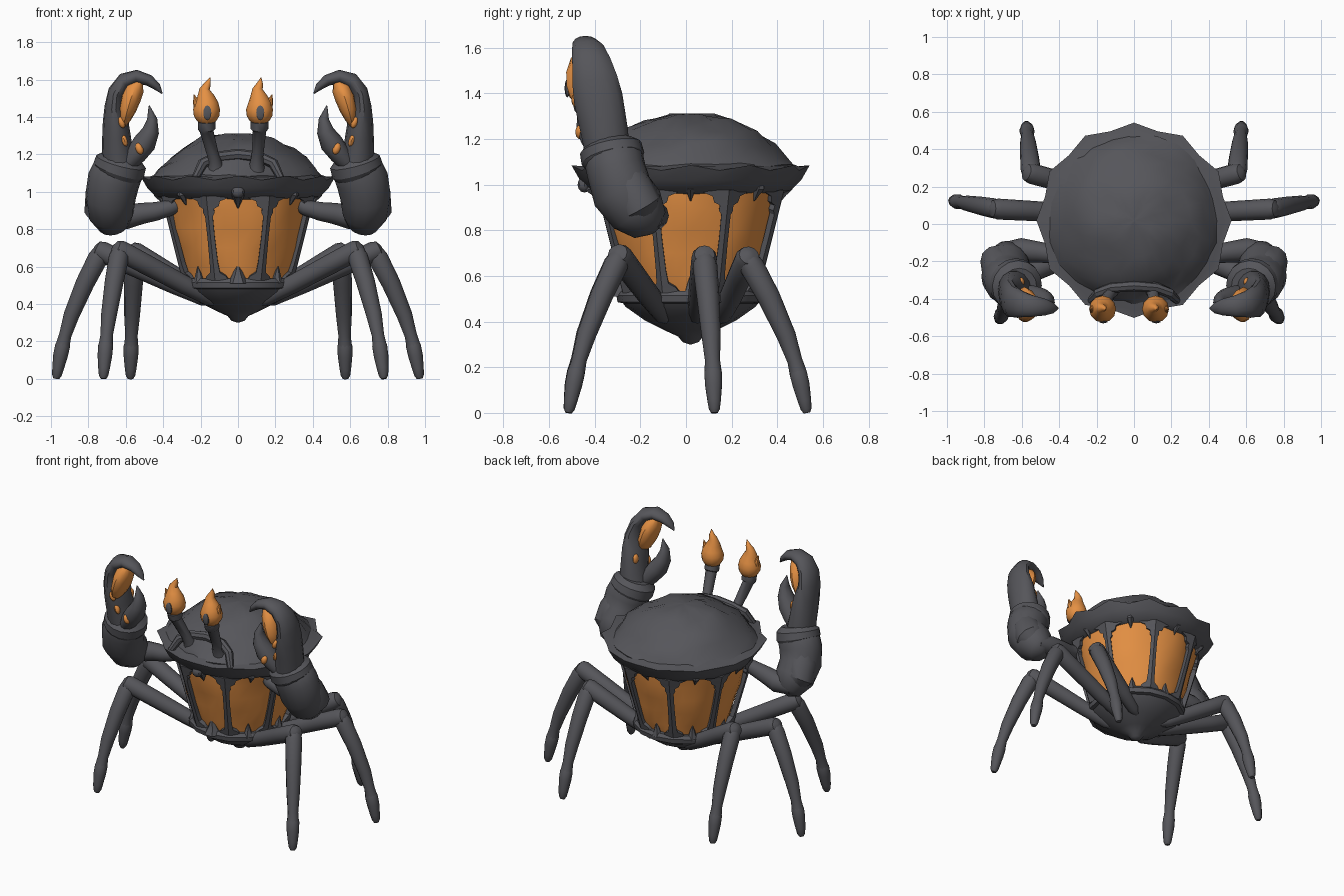
import bpy, bmesh, math
from math import sin, cos, pi, radians
from mathutils import Vector, Matrix

CY = 0.02  # body axis y


def material(name, rgb):
    m = bpy.data.materials.new(name)
    m.diffuse_color = (*rgb, 1)
    return m


IRON = material("dark_iron", (0.092, 0.092, 0.103))
GLOW = material("glow_orange", (0.78, 0.28, 0.057))


def finish(name, bm, mat, angle=40):
    bmesh.ops.recalc_face_normals(bm, faces=bm.faces)
    me = bpy.data.meshes.new(name)
    bm.to_mesh(me)
    bm.free()
    me.materials.append(mat)
    ob = bpy.data.objects.new(name, me)
    bpy.context.collection.objects.link(ob)
    bpy.ops.object.select_all(action='DESELECT')
    ob.select_set(True)
    bpy.context.view_layer.objects.active = ob
    if angle:
        bpy.ops.object.shade_smooth_by_angle(angle=radians(angle))
    return ob


def skin(bm, rings):
    """Bridge closed rings of points and cap both ends."""
    vs = [[bm.verts.new(p) for p in ring] for ring in rings]
    n = len(vs[0])
    for a, b in zip(vs, vs[1:]):
        for i in range(n):
            j = (i + 1) % n
            bm.faces.new((a[i], a[j], b[j], b[i]))
    bm.faces.new(vs[0])
    bm.faces.new(vs[-1])


def tube(name, pts, radii, mat=IRON, sides=12, s=1, angle=40):
    """Limb along a path; a radius may be (across, along y). s mirrors x."""
    pts = [Vector((s * p[0], p[1], p[2])) for p in pts]
    rings = []
    for i, p in enumerate(pts):
        t = (pts[min(i + 1, len(pts) - 1)] - pts[max(i - 1, 0)]).normalized()
        side = t.cross(Vector((0, 1, 0))).normalized()
        up = side.cross(t)
        a, b = radii[i] if isinstance(radii[i], tuple) else (radii[i],) * 2
        rings.append([p + side * a * cos(2 * pi * k / sides) + up * b * sin(2 * pi * k / sides)
                      for k in range(sides)])
    bm = bmesh.new()
    skin(bm, rings)
    return finish(name, bm, mat, angle)


def lathe(name, prof, n, mat=IRON, phase=0.0, fn=None, angle=40):
    """Revolve (r, z) around the body axis; fn may adjust each point."""
    rings = []
    for j, (r, z) in enumerate(prof):
        ring = []
        for i in range(n):
            a = phase + 2 * pi * i / n
            rr, zz = fn(j, i, a, r, z) if fn else (r, z)
            ring.append((rr * cos(a), CY + rr * sin(a), zz))
        rings.append(ring)
    bm = bmesh.new()
    skin(bm, rings)
    return finish(name, bm, mat, angle)


def blob(name, loc, size, mat, s=1, tilt=0, u=14, v=9):
    bm = bmesh.new()
    m = (Matrix.Translation((s * loc[0], loc[1], loc[2])) @ Matrix.Rotation(s * tilt, 4, 'Y')
         @ Matrix.Diagonal((*size, 1)))
    bmesh.ops.create_uvsphere(bm, u_segments=u, v_segments=v, radius=1, matrix=m)
    return finish(name, bm, mat)


# Domed shell, slightly lumpy
def lumps(j, i, a, r, z):
    d = 0.008 * sin(5 * a + 2 * j) + 0.007 * sin(3 * a - 1.7 * j)
    return (r + 0.6 * d * min(1, r / 0.2), z + d * min(1, r / 0.2))


lathe("shell", [(0.45, 1.04), (0.46, 1.075), (0.425, 1.115), (0.37, 1.175), (0.30, 1.23),
                (0.20, 1.28), (0.10, 1.306), (0.01, 1.312)], 24, fn=lumps, angle=30)


# Twelve-sided flared rim with raised corners
def points(j, i, a, r, z):
    corner = i % 2 == 0
    if j == 3:
        return (0.522, 1.085) if corner else (0.492, 1.062)
    return (r, z) if corner else (r * 0.966, z)


lathe("rim", [(0.39, 0.955), (0.44, 0.975), (0.485, 1.02), (0.5, 1.07), (0.48, 1.078), (0.42, 1.10)],
      24, phase=pi / 2, fn=points, angle=35)


# Glowing lantern glass, gently dented, and lower bowl
def dents(j, i, a, r, z):
    return (r + 0.006 * sin(4 * a + 2.1 * j) + 0.004 * sin(7 * a - j), z)


lathe("glass", [(0.27, 0.50), (0.305, 0.60), (0.333, 0.70), (0.36, 0.80), (0.384, 0.90), (0.40, 0.98)],
      32, GLOW, fn=dents, angle=50)
lathe("bowl_ring", [(0.27, 0.535), (0.31, 0.535), (0.325, 0.515), (0.32, 0.485), (0.27, 0.475)],
      16, phase=pi / 8, angle=30)
lathe("bowl", [(0.31, 0.50), (0.285, 0.465), (0.20, 0.405), (0.11, 0.36), (0.055, 0.335),
               (0.035, 0.31), (0.005, 0.30)], 16, phase=pi / 8)

# Lantern frame: bent strips on every corner, flaring to ragged brackets
STRIP = [(0.0, 0.07), (0.05, 0.055), (0.09, 0.025), (0.2, 0.02), (0.5, 0.017), (0.76, 0.018),
         (0.80, 0.03), (0.85, 0.028), (0.88, 0.055), (0.94, 0.065), (0.97, 0.10), (1.0, 0.12)]
bm = bmesh.new()
for k in range(8):
    def corner(c, t):
        a = pi / 8 + c * pi / 4
        r = 0.307 + 0.122 * t
        return Vector((r * cos(a), CY + r * sin(a), 0.53 + 0.45 * t))
    rows = []
    for t, w in STRIP:
        p = corner(k, t)
        rows.append([bm.verts.new(p + (corner(k + d, t) - p).normalized() * w if d else p) for d in (-1, 0, 1)])
    for a, b in zip(rows, rows[1:]):
        for i in (0, 1):
            bm.faces.new((a[i], a[i + 1], b[i + 1], b[i]))
frame = finish("lantern_frame", bm, IRON, 0)
mod = frame.modifiers.new("thickness", 'SOLIDIFY')
mod.thickness = 0.03
mod.offset = 0

# Pointed ornaments above and below each pane
for k in range(8):
    a = k * pi / 4
    big = 1.25 if k == 6 else 0.75

    def on(r, z):
        return (r * cos(a), CY + r * sin(a), z)
    tube("pane_drop", [on(0.43, 1.03), on(0.425, 0.985), on(0.408, 0.96), on(0.395, 0.955 - 0.035 * big)],
         [0.02 * big, 0.034 * big, 0.02 * big, 0.003], sides=6, angle=25)
    tube("pane_spike", [on(0.295, 0.51), on(0.295, 0.545), on(0.297, 0.565), on(0.305, 0.57 + 0.04 * big)],
         [0.045 * big, 0.03 * big, 0.022 * big, 0.003], sides=6, angle=25)
blob("front_knob", (0, -0.445, 1.0), (0.035, 0.03, 0.035), IRON, u=8, v=6)

# Brow ridge behind the eye stalks
tube("brow", [(-0.23, -0.41, 1.07), (-0.19, -0.37, 1.15), (-0.12, -0.34, 1.185), (0, -0.33, 1.2),
              (0.12, -0.34, 1.185), (0.19, -0.37, 1.15), (0.23, -0.41, 1.07)],
     [0.02, 0.028, 0.028, 0.03, 0.028, 0.028, 0.02], sides=8, angle=30)

# Eye stalks with flame eyes
for x0, x1, lean, d in ((-0.12, -0.168, 0.02, -1), (0.1, 0.115, 0.008, 1)):
    tube("eye_stalk", [(x0, -0.34, 1.10), (x0, -0.355, 1.14), (x0 * 0.75 + x1 * 0.25, -0.38, 1.19),
                       (x1, -0.44, 1.325), (x1, -0.445, 1.335), (x1, -0.455, 1.375)],
         [0.05, 0.04, 0.031, 0.036, 0.047, 0.047], sides=10)
    tube("flame_eye", [(x1, -0.455, 1.36), (x1, -0.455, 1.38), (x1, -0.455, 1.405), (x1, -0.455, 1.44),
                       (x1, -0.455, 1.475), (x1 - 0.005, -0.455, 1.51), (x1 - 0.01, -0.45, 1.55),
                       (x1 + lean * 0.4, -0.45, 1.58), (x1 + lean, -0.455, 1.61)],
         [0.03, 0.053, 0.068, 0.072, 0.062, 0.046, 0.027, 0.016, 0.002], GLOW)
    tube("flame_lick", [(x1 + d * 0.04, -0.455, 1.44), (x1 + d * 0.055, -0.455, 1.48),
                        (x1 + d * 0.068, -0.455, 1.52)], [0.03, 0.018, 0.002], GLOW, sides=8)
    blob("pupil", (x1 + 0.004, -0.52, 1.422), (0.025, 0.012, 0.04), IRON, u=6, v=6)

# Walking legs: root, knee, foot
LEGS = {"front_leg": ((0.15, -0.10, 0.43), (0.63, -0.29, 0.685), (0.75, -0.515, 0.0)),
        "middle_leg": ((0.18, 0.05, 0.43), (0.73, 0.08, 0.68), (0.972, 0.125, 0.0)),
        "rear_leg": ((0.14, 0.16, 0.43), (0.55, 0.27, 0.675), (0.575, 0.53, 0.0))}
for s in (1, -1):
    for name, pts in LEGS.items():
        root, knee, foot = map(Vector, pts)
        if name == "front_leg":
            foot.x += 0.03 * s
        out = (foot - knee) * Vector((1, 1, 0))
        out.normalize()

        def at(t):
            return knee.lerp(foot, t) + out * 0.04 * sin(pi * t)
        d = (knee - root).normalized()
        tube(name + "_thigh", [root - d * 0.05, root, root.lerp(knee, 0.3), root.lerp(knee, 0.7),
                               knee, knee + d * 0.03, knee + d * 0.045],
             [0.02, 0.042, 0.05, 0.054, 0.056, 0.045, 0.015], s=s)
        tube(name + "_shin", [at(-0.06), at(-0.03), at(0.05), at(0.25), at(0.5), at(0.66), at(0.74)],
             [0.012, 0.04, 0.054, 0.05, 0.042, 0.033, 0.038], s=s)
        tube(name + "_claw", [at(0.68), at(0.74), at(0.82), at(0.92), at(0.975), at(1.0)],
             [0.026, 0.04, 0.039, 0.031, 0.025, 0.015], s=s, sides=10)

    # Pincer arm
    tube("upper_arm", [(0.27, -0.13, 0.955), (0.36, -0.16, 0.915), (0.44, -0.16, 0.895), (0.51, -0.15, 0.885),
                       (0.60, -0.14, 0.865), (0.70, -0.16, 0.86)],
         [0.03, 0.042, 0.05, 0.056, 0.065, 0.06], s=s)
    tube("forearm", [(0.655, -0.14, 0.80), (0.665, -0.16, 0.825), (0.68, -0.215, 0.89), (0.682, -0.28, 0.97),
                     (0.665, -0.305, 1.06), (0.64, -0.318, 1.12), (0.63, -0.325, 1.155)],
         [(0.03, 0.03), (0.085, 0.09), (0.125, 0.13), (0.135, 0.135), (0.14, 0.13), (0.135, 0.13),
          (0.11, 0.12)], s=s, sides=16)
    tube("elbow_plate", [(0.70, -0.17, 0.85), (0.722, -0.20, 0.90), (0.715, -0.25, 0.99), (0.70, -0.28, 1.08)],
         [0.05, 0.10, 0.10, 0.07], s=s)
    tube("cuff", [(0.648, -0.315, 1.09), (0.638, -0.32, 1.115), (0.625, -0.33, 1.16), (0.618, -0.335, 1.19)],
         [0.125, 0.14, 0.137, 0.10], s=s, sides=16, angle=30)
    # Pincer: palm with hooked finger, smaller lower finger
    tube("palm_finger", [(0.635, -0.345, 1.14), (0.645, -0.355, 1.22), (0.65, -0.37, 1.30), (0.655, -0.385, 1.38),
                         (0.664, -0.40, 1.46), (0.65, -0.415, 1.535), (0.605, -0.43, 1.595),
                         (0.54, -0.44, 1.615), (0.475, -0.445, 1.595), (0.432, -0.45, 1.56), (0.405, -0.45, 1.525)],
         [(0.09, 0.10), (0.083, 0.105), (0.076, 0.108), (0.068, 0.11), (0.049, 0.102), (0.045, 0.087),
          (0.043, 0.072), (0.037, 0.058), (0.03, 0.045), (0.02, 0.028), 0.003], s=s, sides=14)
    tube("lower_finger", [(0.585, -0.38, 1.15), (0.545, -0.395, 1.20), (0.50, -0.41, 1.26), (0.467, -0.42, 1.325),
                          (0.459, -0.425, 1.39), (0.475, -0.425, 1.46)],
         [(0.045, 0.055), (0.056, 0.068), (0.062, 0.07), (0.046, 0.058), (0.027, 0.035), 0.003], s=s)
    tube("pincer_glow", [(0.612, -0.42, 1.35), (0.605, -0.425, 1.385), (0.59, -0.43, 1.44), (0.572, -0.435, 1.50),
                         (0.55, -0.44, 1.555), (0.525, -0.44, 1.59)],
         [(0.012, 0.04), (0.03, 0.08), (0.046, 0.094), (0.053, 0.09), (0.05, 0.065), (0.02, 0.03)],
         GLOW, s=s)
    for x, y, z, w, h in ((0.622, -0.482, 1.37, 0.018, 0.032), (0.608, -0.452, 1.275, 0.017, 0.034),
                          (0.527, -0.465, 1.23, 0.021, 0.032)):
        blob("glow_slot", (x, y, z), (w, 0.02, h), GLOW, s, radians(20), 10, 7)
    blob("back_glow_slot", (0.603, -0.31, 1.33), (0.018, 0.025, 0.035), GLOW, s, 0, 10, 7)
